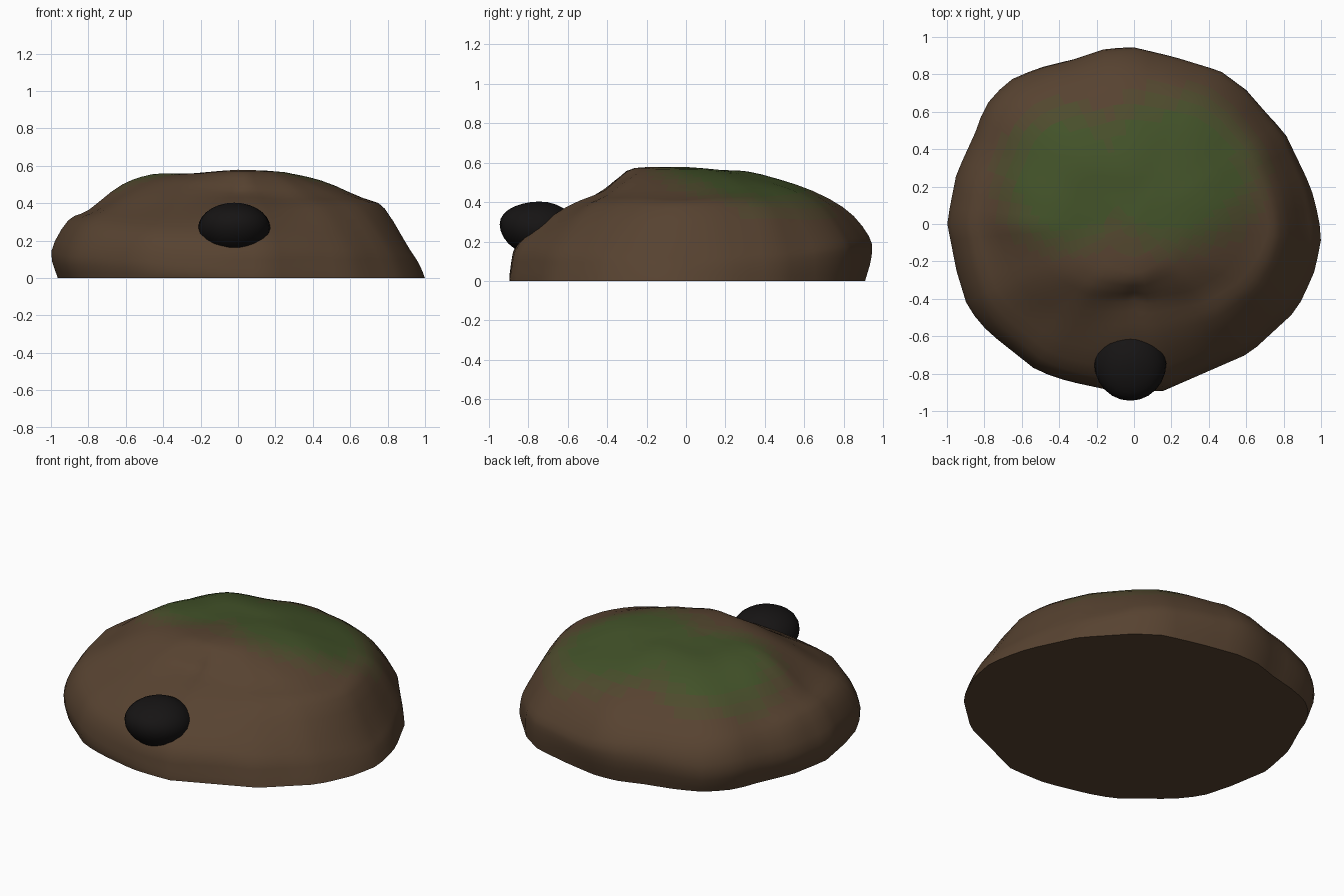
import bpy, bmesh, math
from mathutils import Vector, noise

if "Cube" in bpy.data.objects:
    bpy.data.objects.remove(bpy.data.objects["Cube"])

def material(name, rgb):
    m = bpy.data.materials.new(name)
    m.diffuse_color = (*rgb, 1)
    m.use_nodes = True
    m.node_tree.nodes["Principled BSDF"].inputs["Base Color"].default_value = m.diffuse_color
    return m

def finish(bm, name, mats):
    bmesh.ops.recalc_face_normals(bm, faces=bm.faces)
    me = bpy.data.meshes.new(name)
    bm.to_mesh(me)
    bm.free()
    for m in mats:
        me.materials.append(m)
    ob = bpy.data.objects.new(name, me)
    bpy.context.collection.objects.link(ob)
    bpy.ops.object.select_all(action='DESELECT')
    ob.select_set(True)
    bpy.context.view_layer.objects.active = ob
    bpy.ops.object.shade_smooth_by_angle(angle=math.radians(50))
    return ob

# Irregular plan outline of the mound
outline = [(1, -.1), (.99, .03), (.95, .2), (.82, .49), (.61, .73), (.47, .83), (.22, .9),
           (-.02, .95), (-.18, .935), (-.3, .89), (-.52, .835), (-.68, .765), (-.8, .63),
           (-.85, .49), (-.95, .27), (-1, .01), (-.95, -.25), (-.89, -.45), (-.78, -.58),
           (-.52, -.785), (-.36, -.84), (-.1, -.895), (.15, -.895), (.62, -.69),
           (.87, -.46), (.96, -.27)]
polar = sorted((math.atan2(y, x) % math.tau, math.hypot(x, y)) for x, y in outline)
polar = [(polar[-1][0] - math.tau, polar[-1][1])] + polar + [(polar[0][0] + math.tau, polar[0][1])]

def reach(a):
    for (a0, r0), (a1, r1) in zip(polar, polar[1:]):
        if a0 <= a <= a1:
            # straight outline edges
            p = Vector((r0 * math.cos(a0), r0 * math.sin(a0)))
            q = Vector((r1 * math.cos(a1), r1 * math.sin(a1))) - p
            d = Vector((math.cos(a), math.sin(a)))
            return (p.x * q.y - p.y * q.x) / (d.x * q.y - d.y * q.x)

# Slope profiles (radius share, height): right, back, left, front
profiles = [
    [(1, 0), (.965, .08), (.92, .15), (.79, .37), (.68, .43), (.45, .52), (.25, .565), (0, .578)],
    [(.96, 0), (.995, .13), (.98, .23), (.84, .38), (.59, .49), (.32, .55), (.16, .565), (0, .578)],
    [(.965, 0), (1, .14), (.91, .31), (.8, .37), (.62, .5), (.46, .55), (.25, .555), (0, .578)],
    [(1, 0), (.995, .06), (.945, .2), (.67, .37), (.455, .45), (.39, .51), (.29, .573), (0, .578)]]

def slope(pts, t):
    i = min(int(t), len(pts) - 2)
    f = t - i
    p = [Vector(pts[max(0, min(len(pts) - 1, i + k))]) for k in (-1, 0, 1, 2)]
    curve = .5 * (2 * p[1] + (p[2] - p[0]) * f + (2 * p[0] - 5 * p[1] + 4 * p[2] - p[3]) * f * f
                  + (3 * p[1] - p[0] - 3 * p[2] + p[3]) * f ** 3)
    return curve

# Mound
SEG, SUB = 72, 3
bm = bmesh.new()
rings = []
for j in range(7 * SUB):
    ring = []
    for s in range(SEG):
        a = math.tau * s / SEG
        q = a / (math.pi / 2)
        k, f = int(q) % 4, q % 1
        v = slope(profiles[k], j / SUB).lerp(slope(profiles[(k + 1) % 4], j / SUB), f)
        r, z = v.x * reach(a), v.y
        x, y = r * math.cos(a), r * math.sin(a)
        if 0 < j < 6 * SUB:
            z += .012 * noise.noise(Vector((x * 4, y * 4, z * 4)))
        ring.append(bm.verts.new((x, y, z)))
    rings.append(ring)
top = bm.verts.new((0, 0, .578))
for s in range(SEG):
    n = (s + 1) % SEG
    for lo, hi in zip(rings, rings[1:]):
        bm.faces.new((lo[s], lo[n], hi[n], hi[s]))
    bm.faces.new((rings[-1][s], rings[-1][n], top))
bm.faces.new(rings[0][::-1])

# Moss patch fading into the earth
def moss(c):
    d = min(math.hypot((c.x + .35) / .37, (c.y - .24) / .38),
            math.hypot((c.x - .2) / .48, (c.y - .28) / .42))
    return max(0, min(4, int((1.25 - d) / .13)))

earth, green = Vector((.095, .055, .03)), Vector((.055, .085, .022))
mats = [material("earth_moss_%d" % i, earth.lerp(green, i / 4)) for i in range(5)]
for f in bm.faces:
    c = f.calc_center_median()
    if c.z > .3:
        f.material_index = moss(c)
finish(bm, "mound", mats)

# Dark burrow opening
bm = bmesh.new()
bmesh.ops.create_uvsphere(bm, u_segments=24, v_segments=14, radius=1)
for v in bm.verts:
    x, y, z = v.co
    v.co = (-.02 + .193 * x, -.745 + .2 * y, .266 + .137 * z - .02 * y * (1 - z * z))
finish(bm, "burrow_opening", [material("burrow_dark", (.008, .007, .007))])
